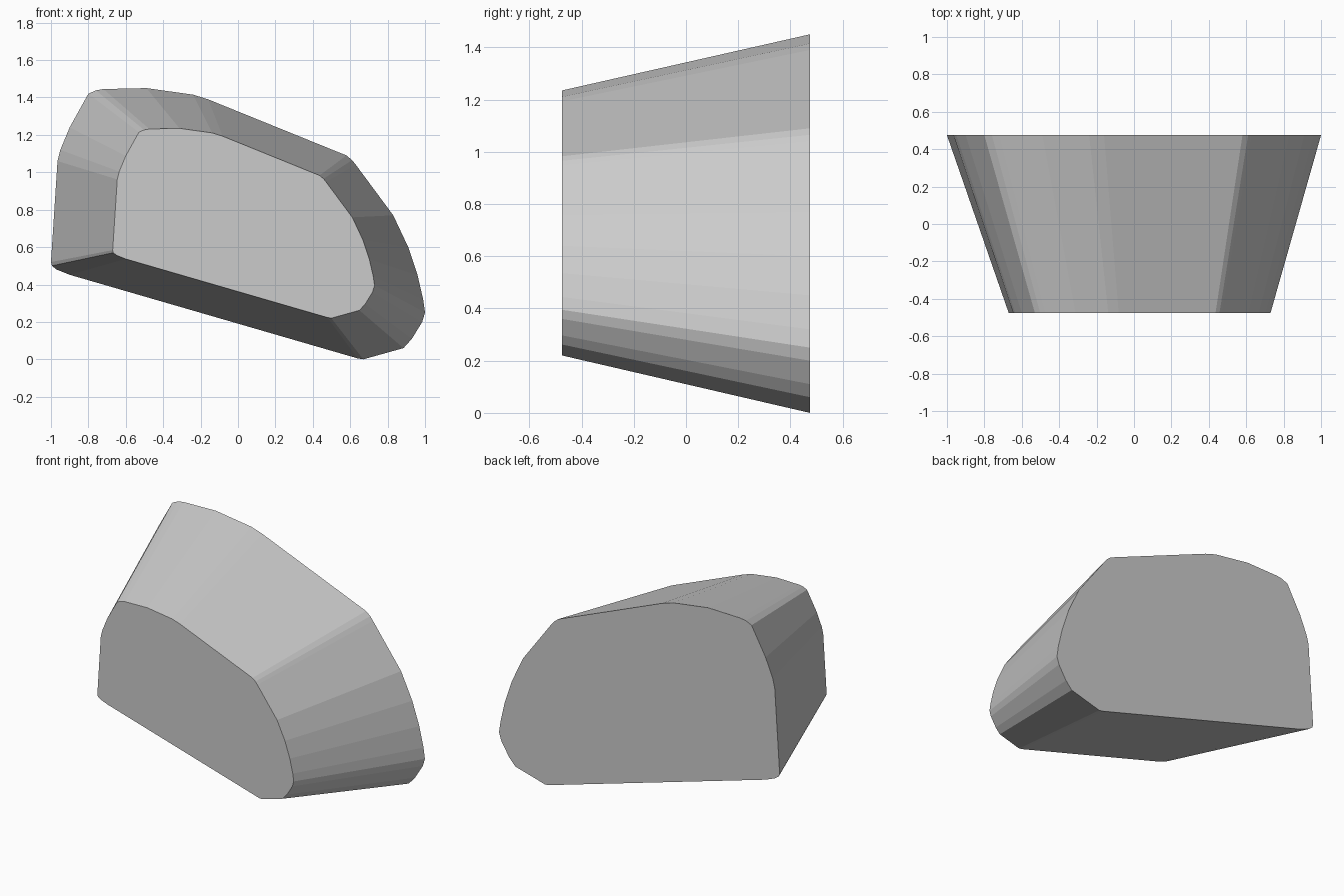
import bpy, bmesh

if "Cube" in bpy.data.objects:
    bpy.data.objects.remove(bpy.data.objects["Cube"])

# Rounded outline of the large back face (x, z)
OUTLINE = [
    (-1.0, 0.52), (-0.995, 0.50), (-0.97, 0.48), (-0.90, 0.452), (0.64, 0.005), (0.67, 0.0),
    (0.885, 0.06), (0.93, 0.11), (0.985, 0.20), (1.0, 0.25), (0.99, 0.32),
    (0.96, 0.45), (0.91, 0.60), (0.83, 0.77), (0.63, 1.04), (0.61, 1.065),
    (0.58, 1.09), (-0.16, 1.39), (-0.24, 1.415), (-0.49, 1.45), (-0.72, 1.445),
    (-0.76, 1.438), (-0.80, 1.42), (-0.90, 1.24), (-0.95, 1.12), (-0.965, 1.06),
]
HALF_DEPTH = 0.475
TAPER, SHIFT_X, SHIFT_Z = 0.70, 0.03, 0.22

# One colour for the whole block
grey = bpy.data.materials.new("plain_grey")
grey.diffuse_color = (0.6, 0.6, 0.6, 1)
grey.use_nodes = True
grey.node_tree.nodes["Principled BSDF"].inputs["Base Color"].default_value = grey.diffuse_color

# Tapered block: back outline lofted to a smaller copy at the front
bm = bmesh.new()
back = [bm.verts.new((x, HALF_DEPTH, z)) for x, z in OUTLINE]
front = [bm.verts.new((x * TAPER + SHIFT_X, -HALF_DEPTH, z * TAPER + SHIFT_Z))
         for x, z in OUTLINE]
bm.faces.new(back)
bm.faces.new(front)
n = len(OUTLINE)
for i in range(n):
    j = (i + 1) % n
    bm.faces.new((back[i], back[j], front[j], front[i]))
bmesh.ops.recalc_face_normals(bm, faces=bm.faces)

mesh = bpy.data.meshes.new("tapered_block")
bm.to_mesh(mesh)
bm.free()
mesh.materials.append(grey)
block = bpy.data.objects.new("tapered_block", mesh)
bpy.context.collection.objects.link(block)
